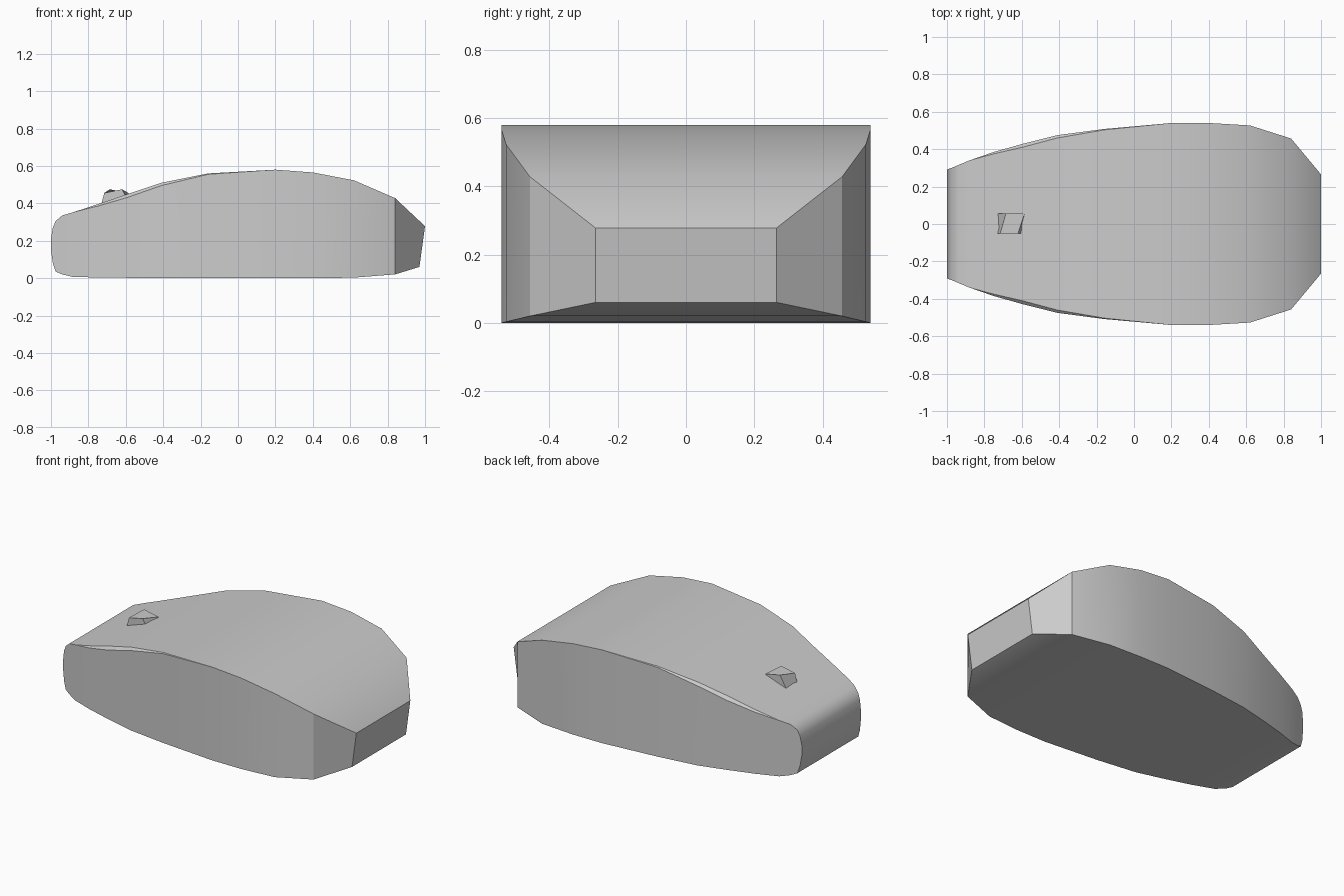
import bpy, bmesh, math

cube = bpy.data.objects.get("Cube")
if cube:
    bpy.data.objects.remove(cube)

grey = bpy.data.materials.new("plain grey")
grey.use_nodes = True
grey.diffuse_color = (0.6, 0.6, 0.6, 1)
grey.node_tree.nodes["Principled BSDF"].inputs["Base Color"].default_value = (0.6, 0.6, 0.6, 1)


def loft(name, rings):
    """Skin closed rings of equal length and cap both ends."""
    bm = bmesh.new()
    loops = [[bm.verts.new(p) for p in ring] for ring in rings]
    count = len(loops[0])
    for a, b in zip(loops, loops[1:]):
        for i in range(count):
            j = (i + 1) % count
            bm.faces.new((a[i], a[j], b[j], b[i]))
    bm.faces.new(loops[0])
    bm.faces.new(loops[-1])
    bmesh.ops.remove_doubles(bm, verts=bm.verts, dist=0.0005)
    bmesh.ops.recalc_face_normals(bm, faces=bm.faces)
    mesh = bpy.data.meshes.new(name)
    bm.to_mesh(mesh)
    bm.free()
    mesh.materials.append(grey)
    obj = bpy.data.objects.new(name, mesh)
    bpy.context.collection.objects.link(obj)
    bpy.ops.object.select_all(action="DESELECT")
    obj.select_set(True)
    bpy.context.view_layer.objects.active = obj
    bpy.ops.object.shade_smooth_by_angle(angle=math.radians(30))
    return obj


def section(x, half, low, high, chamfer=0, x_low=None):
    """Upright cross-section with a small chamfer along the top corners."""
    xl = x if x_low is None else x_low
    right = [(xl, -half, low), (x, -half, high - chamfer), (x, chamfer - half, high)]
    return right + [(px, -py, pz) for px, py, pz in reversed(right)]


# Domed body: length position, half width, underside, top, chamfer
stations = [
    (-1.0, 0.29, 0.15, 0.21),
    (-0.99, 0.295, 0.08, 0.27),
    (-0.975, 0.30, 0.035, 0.305),
    (-0.94, 0.315, 0.02, 0.335),
    (-0.88, 0.34, 0.006, 0.353),
    (-0.75, 0.385, 0.004, 0.395, 0.01),
    (-0.59, 0.43, 0.002, 0.45, 0.018),
    (-0.41, 0.475, 0, 0.51, 0.015),
    (-0.16, 0.508, 0, 0.56, 0.005),
    (0.2, 0.54, 0, 0.58),
    (0.4, 0.54, 0, 0.565),
    (0.62, 0.527, 0.003, 0.523),
    (0.84, 0.457, 0.02, 0.428),
    (1.0, 0.265, 0.06, 0.278, 0, 0.97),
]
loft("body", [section(*s) for s in stations])

# Faceted scroll wheel poking out of the top
wheel_right = [(-0.735, 0.38), (-0.715, 0.455), (-0.62, 0.475), (-0.59, 0.42)]
wheel_left = [(-0.74, 0.38), (-0.685, 0.475), (-0.585, 0.455), (-0.58, 0.42)]
wheel = loft("scroll_wheel", [[(x, -0.05, z) for x, z in wheel_right],
                              [(x, 0.055, z) for x, z in wheel_left]])
for face in wheel.data.polygons:
    face.use_smooth = False
